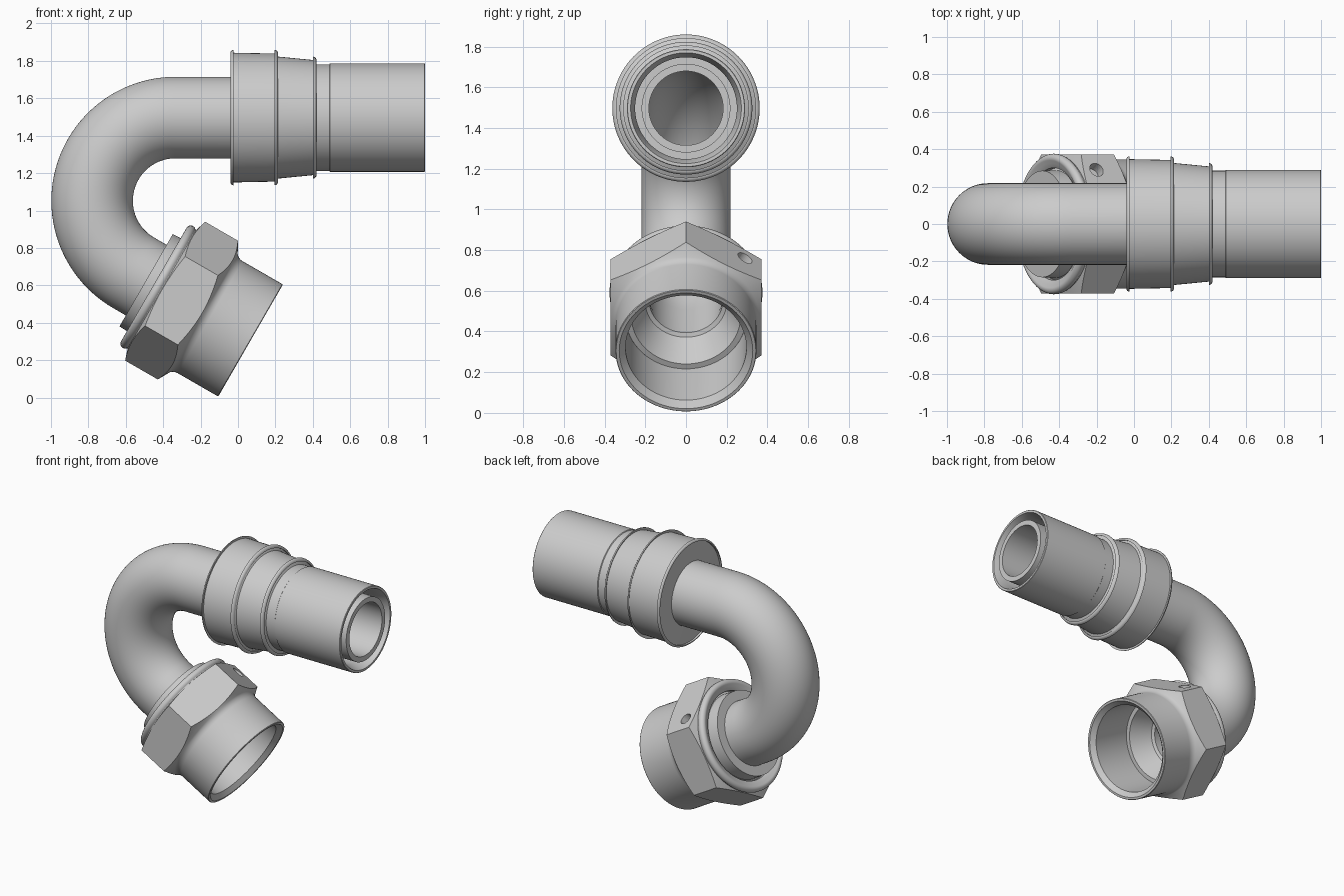
import bpy, bmesh, math
from mathutils import Matrix, Vector

if "Cube" in bpy.data.objects:
    bpy.data.objects.remove(bpy.data.objects["Cube"])

SEG = 96
AXIS_Z = 1.497                       # height of the straight hose end
BEND = Vector((-0.335, 0, 1.052))    # centre of the tube bend
BEND_R = 0.445
TUBE_OUT, TUBE_IN = 0.218, 0.182
C30, S30 = math.cos(math.pi / 6), 0.5

steel = bpy.data.materials.new("grey_steel")
steel.diffuse_color = (0.6, 0.6, 0.6, 1)
steel.use_nodes = True
steel.node_tree.nodes["Principled BSDF"].inputs["Base Color"].default_value = steel.diffuse_color


def smooth(ob):
    bpy.ops.object.select_all(action='DESELECT')
    ob.select_set(True)
    bpy.context.view_layer.objects.active = ob
    bpy.ops.object.shade_smooth_by_angle(angle=math.radians(30))


def loft(name, rings):
    """Join rings of points into a closed, hollow body."""
    bm = bmesh.new()
    rows = [[bm.verts.new(p) for p in ring] for ring in rings]
    for a, b in zip(rows, rows[1:] + rows[:1]):
        for i in range(SEG):
            j = (i + 1) % SEG
            bm.faces.new((a[i], a[j], b[j], b[i]))
    bmesh.ops.recalc_face_normals(bm, faces=bm.faces)
    me = bpy.data.meshes.new(name)
    bm.to_mesh(me)
    bm.free()
    me.materials.append(steel)
    ob = bpy.data.objects.new(name, me)
    bpy.context.collection.objects.link(ob)
    smooth(ob)
    return ob


def revolve(name, profile, origin, axis, up):
    """Turn (distance, radius) points round an axis; a point may depend on the angle."""
    side = Vector((0, 1, 0))
    rings = []
    for p in profile:
        ring = []
        for i in range(SEG):
            t = math.tau * i / SEG
            s, r = p(t) if callable(p) else p
            ring.append(origin + axis * s + (up * math.cos(t) + side * math.sin(t)) * r)
        rings.append(ring)
    return loft(name, rings)


def round_corner(s, r, ds, dr, rad, n=4):
    """Quarter round on a corner; ds and dr point into the material."""
    pts = []
    for k in range(n + 1):
        a = math.pi / 2 * k / n
        pts.append((s + ds * rad * (1 - math.sin(a)), r + dr * rad * (1 - math.cos(a))))
    return pts


# Bent tube, running from the hose end to the nut
path = [(Vector((1.0, 0, AXIS_Z)), Vector((0, 0, 1))),
        (Vector((0.3, 0, AXIS_Z)), Vector((0, 0, 1)))]
for k in range(49):
    a = math.radians(90 + 150 * k / 48)
    d = Vector((math.cos(a), 0, math.sin(a)))
    path.append((BEND + d * BEND_R, d))
path.append((path[-1][0] + Vector((C30, 0, -S30)) * 0.2, path[-1][1]))


def tube_ring(station, r):
    c, d = station
    return [c + d * (r * math.cos(math.tau * i / SEG))
            + Vector((0, r * math.sin(math.tau * i / SEG), 0)) for i in range(SEG)]


loft("bent_tube", [tube_ring(p, TUBE_OUT) for p in path]
     + [tube_ring(p, TUBE_IN) for p in reversed(path)])

# Stepped crimp ferrule around the hose end
ferrule = [(-0.04, 0.21)]
ferrule += list(reversed(round_corner(-0.04, 0.362, 1, -1, 0.015)))[::-1]
ferrule += round_corner(0.215, 0.362, -1, -1, 0.02)[::-1]
ferrule += [(0.215, 0.326)]
ferrule += round_corner(0.42, 0.326, -1, -1, 0.02)[::-1]
ferrule += [(0.42, 0.285), (0.488, 0.285), (0.492, 0.290), (0.997, 0.290), (1.0, 0.287),
            (1.0, 0.272), (0.93, 0.25), (0.45, 0.25), (0.45, 0.21)]
revolve("crimp_ferrule", ferrule, Vector((0, 0, AXIS_Z)), Vector((1, 0, 0)), Vector((0, 0, 1)))

# Swivel nut frame: origin at the open mouth, axis running back to the tube
MOUTH = Vector((0.0675, 0, 0.305))
AXIS = Vector((-C30, 0, S30))
UP = Vector((S30, 0, C30))
FLAT = 0.371


def hex_radius(t):
    return FLAT / math.cos((t % (math.pi / 3)) - math.pi / 6)


def hex_front(t):
    r = hex_radius(t)
    return 0.298 + (r - FLAT) * 0.48, r


def hex_back(t):
    r = hex_radius(t)
    return 0.546 - (r - FLAT) * 0.32, r


# Hexagon nut with round skirt and rolled back rim
nut_profile = [(0, 0.328), (0, 0.343), (0.004, 0.346), (0.25, 0.346), (0.265, 0.348),
               (0.28, 0.355), (0.29, 0.364), hex_front, hex_back, (0.548, 0.366)]
nut_profile += [(0.572 + 0.026 * math.sin(a), 0.350 + 0.026 * math.cos(a))
                for a in [math.radians(x) for x in range(-50, 131, 20)]]
nut_profile += [(0.59, 0.325), (0.575, 0.30), (0.36, 0.297), (0.03, 0.297)]
nut = revolve("hex_nut", nut_profile, MOUTH, AXIS, UP)

# Small blind hole in one upper flat of the nut
normal = UP * C30 + Vector((0, S30, 0))
spot = MOUTH + AXIS * 0.46 + UP * 0.261 + Vector((0, 0.29, 0))
bpy.ops.mesh.primitive_cylinder_add(vertices=32, radius=0.04, depth=0.12)
cutter = bpy.context.object
cutter.name = "hole_cutter"
cutter.hide_render = True
cutter.data.materials.append(steel)
cutter.matrix_world = Matrix.Translation(spot) @ normal.to_track_quat('Z', 'Y').to_matrix().to_4x4()
bpy.context.view_layer.update()
mod = nut.modifiers.new("hole", 'BOOLEAN')
mod.operation = 'DIFFERENCE'
mod.solver = 'EXACT'
mod.object = cutter
bpy.ops.object.select_all(action='DESELECT')
nut.select_set(True)
bpy.context.view_layer.objects.active = nut
bpy.ops.object.modifier_apply(modifier=mod.name)
bpy.data.objects.remove(cutter)
smooth(nut)

# Cone seat and collar that hold the nut on the tube
seat = [(0.335, 0.296), (0.335, 0.268), (0.48, 0.20), (0.49, TUBE_IN - 0.002), (0.53, TUBE_IN - 0.002),
        (0.53, 0.21), (0.645, 0.21), (0.645, 0.285), (0.60, 0.287), (0.56, 0.287),
        (0.54, 0.31), (0.36, 0.31)]
revolve("seat_collar", seat, MOUTH, AXIS, UP)
